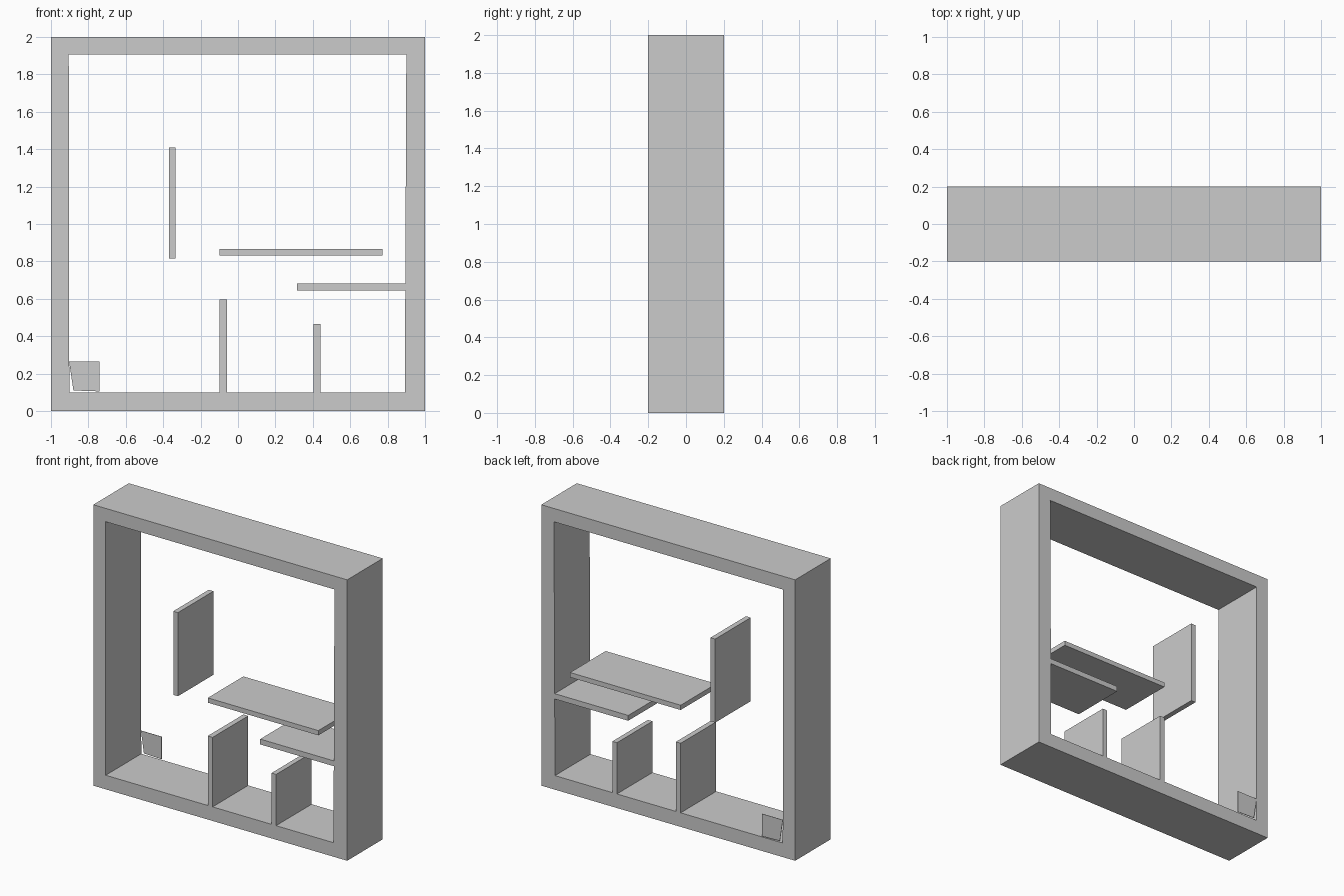
import bpy
import bmesh

cube = bpy.data.objects.get("Cube")
if cube:
    bpy.data.objects.remove(cube, do_unlink=True)

DEPTH = 0.2  # half depth

grey = bpy.data.materials.new("plain_grey")
grey.use_nodes = True
colour = (0.6, 0.6, 0.6, 1)
grey.diffuse_color = colour
grey.node_tree.nodes["Principled BSDF"].inputs["Base Color"].default_value = colour


def finish(name, bm):
    bmesh.ops.recalc_face_normals(bm, faces=bm.faces)
    mesh = bpy.data.meshes.new(name)
    bm.to_mesh(mesh)
    bm.free()
    mesh.materials.append(grey)
    obj = bpy.data.objects.new(name, mesh)
    bpy.context.collection.objects.link(obj)


def prism(name, outline, y0=-DEPTH, y1=DEPTH):
    """Extrude an x-z outline from y0 to y1."""
    bm = bmesh.new()
    face = bm.faces.new([bm.verts.new((x, y0, z)) for x, z in outline])
    new = bmesh.ops.extrude_face_region(bm, geom=[face])["geom"]
    verts = [v for v in new if isinstance(v, bmesh.types.BMVert)]
    bmesh.ops.translate(bm, verts=verts, vec=(0, y1 - y0, 0))
    finish(name, bm)


def board(name, x0, x1, z0, z1):
    prism(name, [(x0, z0), (x1, z0), (x1, z1), (x0, z1)])


# Outer frame: square ring with a slightly uneven opening
outer = [(-1, 0), (1, 0), (1, 2), (-1, 2)]
inner = [(-0.902, 0.1), (0.892, 0.1), (0.9, 1.905), (-0.905, 1.905)]
bm = bmesh.new()
rings = [[bm.verts.new((x, y, z)) for x, z in loop]
         for loop, y in ((outer, -DEPTH), (inner, -DEPTH), (inner, DEPTH), (outer, DEPTH))]
for k in range(4):
    a, b = rings[k], rings[(k + 1) % 4]
    for i in range(4):
        j = (i + 1) % 4
        bm.faces.new((a[i], a[j], b[j], b[i]))
finish("outer_frame", bm)

# Inner dividers and shelves
board("floating_divider", -0.37, -0.333, 0.815, 1.41)
board("floating_shelf", -0.098, 0.773, 0.832, 0.866)
board("side_shelf", 0.315, 0.9, 0.645, 0.683)
board("tall_divider", -0.098, -0.06, 0.09, 0.595)
board("short_divider", 0.404, 0.44, 0.09, 0.465)

# Thin corner plate at the back
prism("corner_plate", [(-0.88, 0.11), (-0.74, 0.105), (-0.74, 0.265), (-0.903, 0.265)],
      DEPTH - 0.002, DEPTH + 0.001)
